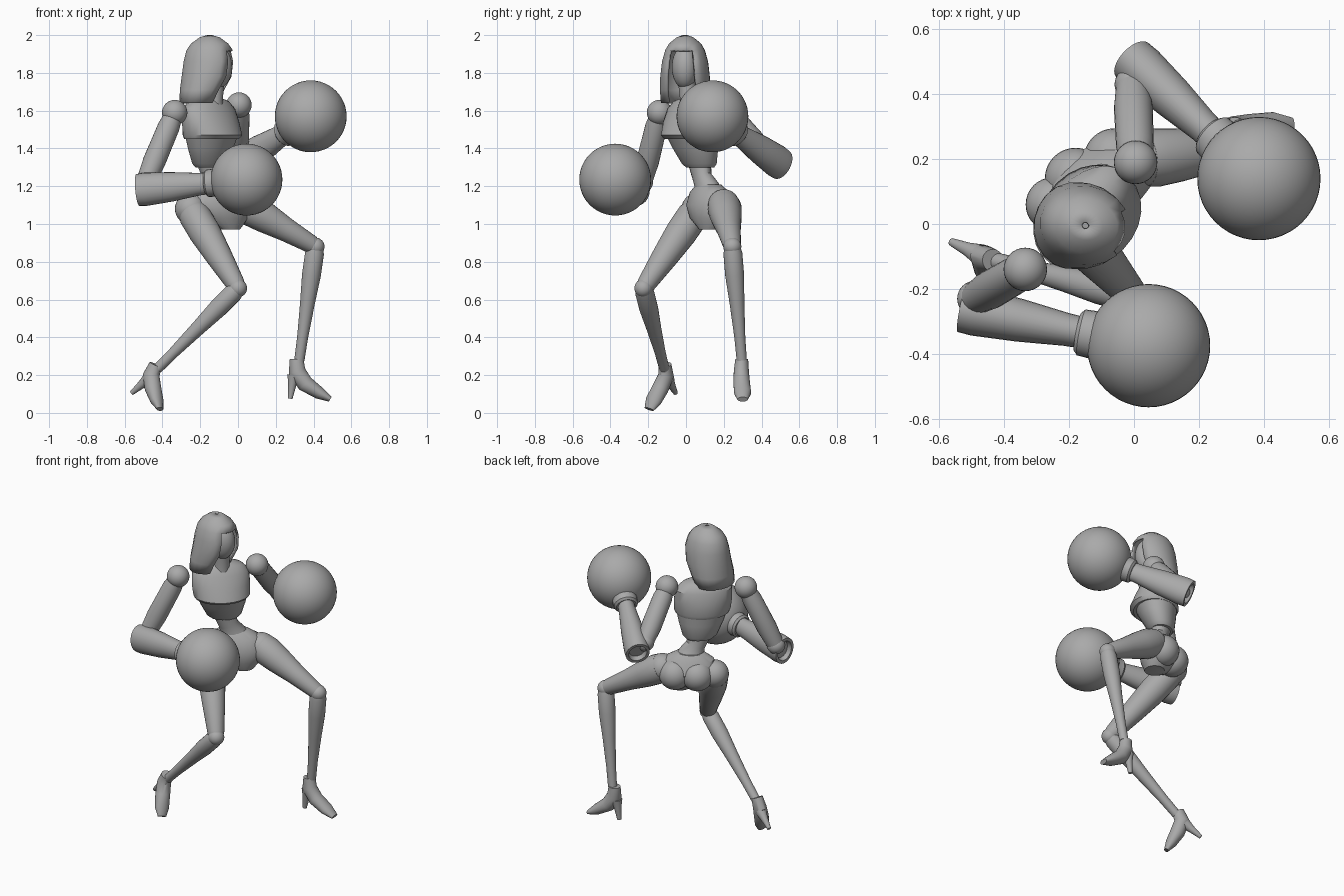
import bpy, bmesh, math
from mathutils import Vector, Matrix

cube = bpy.data.objects.get("Cube")
if cube:
    bpy.data.objects.remove(cube, do_unlink=True)

grey = bpy.data.materials.new("plain grey")
grey.use_nodes = True
grey.diffuse_color = (0.4, 0.4, 0.4, 1)
grey.node_tree.nodes["Principled BSDF"].inputs["Base Color"].default_value = (0.4, 0.4, 0.4, 1)
parts = []


def finish(name, bm):
    bmesh.ops.recalc_face_normals(bm, faces=bm.faces)
    mesh = bpy.data.meshes.new(name)
    bm.to_mesh(mesh)
    bm.free()
    mesh.materials.append(grey)
    obj = bpy.data.objects.new(name, mesh)
    bpy.context.collection.objects.link(obj)
    parts.append(obj)
    return obj


def sweep(name, sections, side, axis=None, sides=24, keep=None):
    """Loft ellipses (point, half width along side, half depth) along a path."""
    bm = bmesh.new()
    pts = [Vector(s[0]) for s in sections]
    rings = []
    for i, (_, a, b) in enumerate(sections):
        t = axis or pts[min(i + 1, len(pts) - 1)] - pts[max(i - 1, 0)]
        t = t.normalized()
        u = Vector(side)
        u = (u - t * u.dot(t)).normalized()
        v = t.cross(u)
        angles = [math.tau * k / sides for k in range(sides)]
        rings.append([bm.verts.new(pts[i] + u * a * math.cos(w) + v * b * math.sin(w)) for w in angles])
    for i in range(len(rings) - 1):
        for k in range(sides):
            if keep is None or keep(i, (k + 0.5) * math.tau / sides):
                n = (k + 1) % sides
                bm.faces.new((rings[i][k], rings[i][n], rings[i + 1][n], rings[i + 1][k]))
    if keep is None:
        bm.faces.new(rings[0])
        bm.faces.new(rings[-1])
    return finish(name, bm)


def limb(name, start, end, profile, side=(0, 0, 1), flat=1.0):
    """Straight tapered limb; profile holds (fraction, radius)."""
    p, q = Vector(start), Vector(end)
    return sweep(name, [(p.lerp(q, t), r, r * flat) for t, r in profile], side, axis=q - p)


def ball(name, centre, size, segments=32):
    bm = bmesh.new()
    bmesh.ops.create_uvsphere(bm, u_segments=segments, v_segments=segments // 2, radius=1)
    size = size if isinstance(size, tuple) else (size, size, size)
    bmesh.ops.transform(bm, matrix=Matrix.Translation(centre) @ Matrix.Diagonal((*size, 1)), verts=bm.verts)
    return finish(name, bm)


# torso, turned between the front and the left side
chest_side, hip_side = (0.71, 0.71, 0), (0.9, 0.45, 0)
sweep("chest", [
    ((-0.15, 0.04, 1.67), 0.06, 0.05),
    ((-0.155, 0.04, 1.65), 0.13, 0.075),
    ((-0.155, 0.04, 1.61), 0.17, 0.1),
    ((-0.145, 0.03, 1.54), 0.175, 0.125),
    ((-0.135, 0.025, 1.47), 0.17, 0.145),
    ((-0.14, 0.03, 1.45), 0.16, 0.13)], chest_side, axis=Vector((0, 0, -1)))
sweep("ribcage", [
    ((-0.14, 0.035, 1.47), 0.155, 0.125),
    ((-0.145, 0.05, 1.4), 0.135, 0.105),
    ((-0.15, 0.07, 1.32), 0.105, 0.08),
    ((-0.15, 0.075, 1.3), 0.085, 0.065)], chest_side, axis=Vector((0, 0, -1)))
sweep("waist", [
    ((-0.15, 0.07, 1.34), 0.075, 0.06),
    ((-0.13, 0.085, 1.25), 0.058, 0.05),
    ((-0.115, 0.11, 1.2), 0.075, 0.06),
    ((-0.11, 0.12, 1.14), 0.1, 0.08)], hip_side)
sweep("pelvis", [
    ((-0.115, 0.12, 1.21), 0.08, 0.06),
    ((-0.11, 0.125, 1.17), 0.15, 0.09),
    ((-0.1, 0.13, 1.1), 0.18, 0.115),
    ((-0.08, 0.13, 1.03), 0.14, 0.1),
    ((-0.05, 0.13, 0.97), 0.06, 0.06)], hip_side, axis=Vector((0, 0, -1)))
for label, spot in (("right", (-0.18, 0.14, 1.08)), ("left", (-0.06, 0.2, 1.08))):
    ball(label + "_buttock", spot, 0.095)

# head inside an open hood
limb("neck", (-0.13, 0.02, 1.6), (-0.115, 0, 1.78), [(0, 0.06), (0.3, 0.045), (1, 0.045)])
ball("face", (-0.115, -0.005, 1.83), (0.085, 0.07, 0.115))
hood_rings = [(2.0, -0.15, 0.012, 0.012), (1.988, -0.15, 0.055, 0.045), (1.955, -0.15, 0.1, 0.085),
              (1.92, -0.15, 0.125, 0.105), (1.86, -0.15, 0.14, 0.122), (1.78, -0.16, 0.14, 0.132),
              (1.71, -0.185, 0.123, 0.135), (1.64, -0.205, 0.105, 0.13)]


def around_face(i, angle):
    return i < 3 or min(angle, math.tau - angle) > math.radians(36)


hood = sweep("hood", [((x, -0.005, z), d, w) for z, x, d, w in hood_rings], (0.98, -0.18, 0),
             axis=Vector((0, 0, -1)), sides=20, keep=around_face)
shell = hood.modifiers.new("thickness", "SOLIDIFY")
shell.thickness = 0.012
shell.offset = -1

# arms ending in large round gloves
forearm = [(0.07, 0.055), (0, 0.065), (0, 0.085), (0.12, 0.088), (0.5, 0.078), (0.9, 0.06), (1, 0.058)]
arms = {
    "right": ((-0.335, -0.14, 1.59), (-0.49, -0.23, 1.22), (-0.53, -0.262, 1.18), (0.045, -0.375, 1.235)),
    "left": ((0.005, 0.19, 1.63), (-0.005, 0.43, 1.36), (-0.005, 0.505, 1.315), (0.385, 0.14, 1.57)),
}
for label, (shoulder, elbow, tip, glove) in arms.items():
    ball(label + "_shoulder", shoulder, 0.067)
    limb(label + "_upper_arm", shoulder, elbow, [(0, 0.045), (0.2, 0.058), (0.7, 0.06), (1, 0.05)])
    ball(label + "_elbow", elbow, 0.055)
    wrist = Vector(tip).lerp(Vector(glove), 0.62)
    limb(label + "_forearm", tip, wrist, forearm, flat=0.85)
    limb(label + "_cuff", wrist, glove, [(0, 0.06), (0.05, 0.072), (0.3, 0.075), (0.6, 0.12)])
    ball(label + "_glove", glove, 0.19, 48)

# legs
legs = {
    "right": ((-0.25, 0.06, 1.08), (0, -0.225, 0.66), (-0.425, -0.115, 0.235),
              [(0, 0.07), (0.08, 0.084), (0.3, 0.084), (0.6, 0.07), (0.95, 0.05), (1, 0.04)]),
    "left": ((0.03, 0.2, 1.1), (0.41, 0.245, 0.88), (0.325, 0.295, 0.28),
             [(0, 0.085), (0.1, 0.09), (0.3, 0.082), (0.6, 0.063), (0.95, 0.048), (1, 0.04)]),
}
shin = [(0, 0.042), (0.06, 0.05), (0.25, 0.05), (0.5, 0.039), (0.8, 0.029), (1, 0.027)]
for label, (hip, knee, ankle, thigh) in legs.items():
    ball(label + "_hip", hip, 0.084)
    limb(label + "_thigh", hip, knee, thigh)
    ball(label + "_knee", knee, 0.048)
    limb(label + "_shin", knee, ankle, shin)

# high-heeled shoes
shoes = {
    "right": ((0.5, 0.85, -0.3),
              [(-0.435, -0.112, 0.255), (-0.46, -0.105, 0.2), (-0.45, -0.135, 0.13),
               (-0.43, -0.172, 0.065), (-0.413, -0.195, 0.02)],
              (-0.475, -0.095, 0.18), (-0.563, -0.055, 0.105)),
    "left": ((0, 1, 0),
             [(0.31, 0.295, 0.285), (0.312, 0.293, 0.22), (0.355, 0.295, 0.155),
              (0.43, 0.3, 0.105), (0.488, 0.3, 0.072)],
             (0.295, 0.295, 0.2), (0.276, 0.295, 0.075)),
}
widths = [(0.034, 0.036), (0.04, 0.046), (0.044, 0.044), (0.045, 0.033), (0.028, 0.014)]
for label, (side, path, heel_top, heel_tip) in shoes.items():
    sweep(label + "_shoe", [(p, a, b) for p, (a, b) in zip(path, widths)], side)
    limb(label + "_heel", heel_top, heel_tip, [(0, 0.034), (0.4, 0.022), (1, 0.012)])

# smooth shading with sharp edges kept
bpy.ops.object.select_all(action="DESELECT")
for obj in parts:
    obj.select_set(True)
bpy.context.view_layer.objects.active = parts[0]
bpy.ops.object.shade_smooth_by_angle(angle=math.radians(35))
